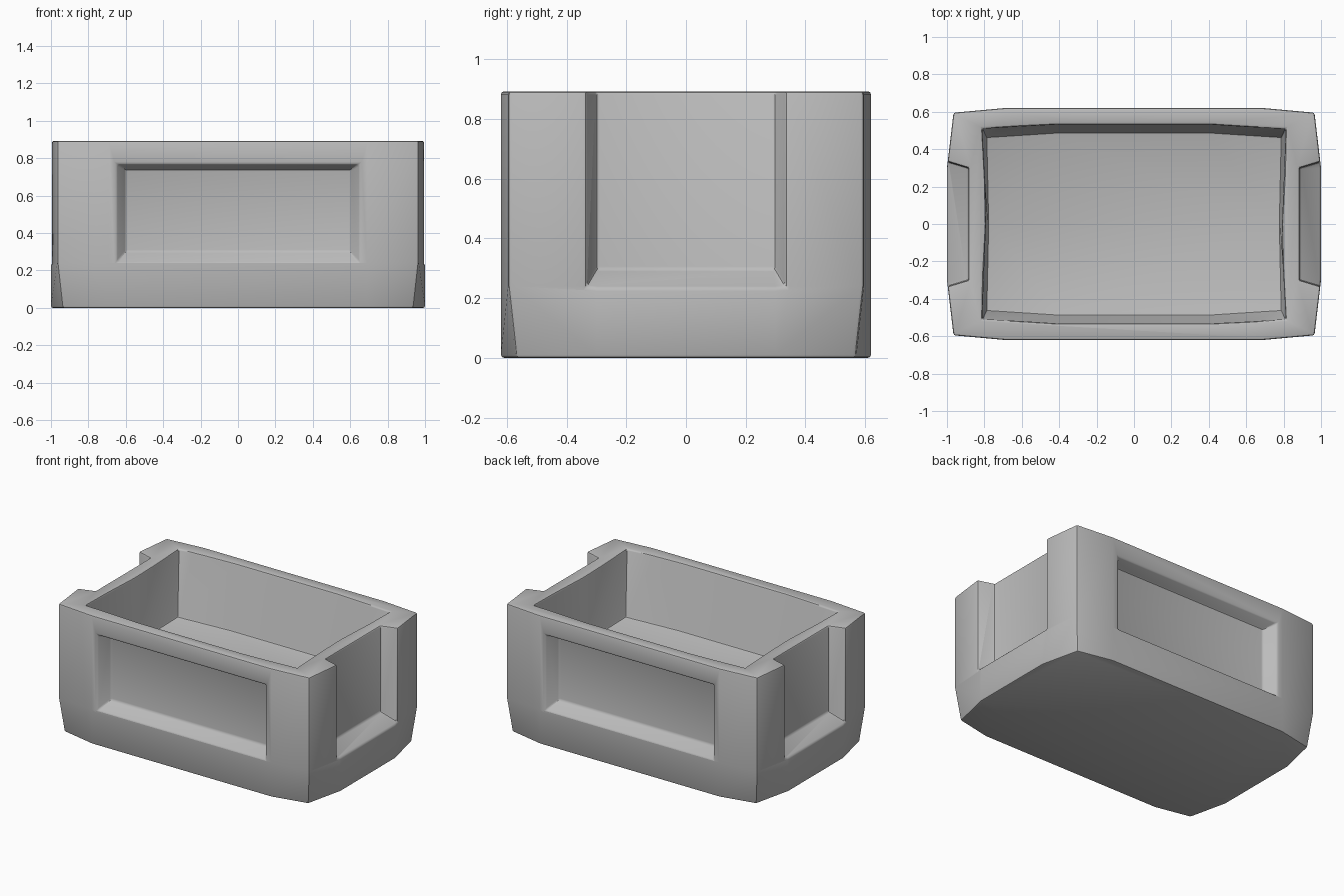
import bpy, bmesh, math

cube = bpy.data.objects.get("Cube")
if cube:
    bpy.data.objects.remove(cube, do_unlink=True)

grey = bpy.data.materials.new("plain grey")
grey.use_nodes = True
colour = (0.5, 0.5, 0.5, 1)
grey.diffuse_color = colour
grey.node_tree.nodes["Principled BSDF"].inputs["Base Color"].default_value = colour


def loft(name, rings):
    """Closed solid skinned through rings of equal length."""
    bm = bmesh.new()
    loops = [[bm.verts.new(p) for p in ring] for ring in rings]
    n = len(loops[0])
    for a, b in zip(loops, loops[1:]):
        for i in range(n):
            j = (i + 1) % n
            bm.faces.new((a[i], a[j], b[j], b[i]))
    bm.faces.new(loops[0][::-1])
    bm.faces.new(loops[-1])
    bmesh.ops.recalc_face_normals(bm, faces=bm.faces)
    mesh = bpy.data.meshes.new(name)
    bm.to_mesh(mesh)
    bm.free()
    mesh.materials.append(grey)
    obj = bpy.data.objects.new(name, mesh)
    bpy.context.collection.objects.link(obj)
    return obj


def outline(quarter, z):
    """Mirror a quarter outline, listed from the +x side to the +y side."""
    half = quarter + [(-x, y) for x, y in reversed(quarter)]
    full = half + [(-x, -y) for x, y in half]
    points = []
    for p in full:
        if not any(math.dist(p, q[:2]) < 1e-6 for q in points):
            points.append((*p, z))
    return points


def body_ring(corner, z):
    return outline([(1.0, 0.30), corner, (0.69, 0.62)], z)


# Outer block with corners tucked in towards the base
body = loft("crate_body", [body_ring((0.938, 0.568), 0),
                           body_ring((0.965, 0.595), 0.24),
                           body_ring((0.965, 0.595), 0.893)])

# Tapered cavity, continued above the rim
floor = [(0.78, 0), (0.79, 0.465), (0.4, 0.49)]
rim = [(0.792, 0), (0.812, 0.51), (0.4, 0.533)]
above = [(2 * b[0] - a[0], 2 * b[1] - a[1]) for a, b in zip(floor, rim)]
cutters = [loft("cavity_cutter", [outline(floor, 0.44), outline(above, 1.346)])]


def rectangle(half, low, high):
    return [(-half, low), (half, low), (half, high), (-half, high)]


for s in (-1, 1):
    # Sloped panel recess in the front and back
    cutters.append(loft("panel_cutter", [
        [(u, s * 0.535, v) for u, v in rectangle(0.60, 0.30, 0.74)],
        [(u, s * 0.72, v) for u, v in rectangle(0.709, 0.17, 0.805)]]))
    # Open-topped recess in each end
    cutters.append(loft("end_cutter", [
        [(s * 0.885, u, v) for u, v in rectangle(0.30, 0.295, 1.2)],
        [(s * 1.115, u, v) for u, v in rectangle(0.37, 0.175, 1.2)]]))

for cutter in cutters:
    cutter.hide_render = True
    cut = body.modifiers.new("cut", 'BOOLEAN')
    cut.operation = 'DIFFERENCE'
    cut.solver = 'EXACT'
    cut.object = cutter

# Worn, softened edges
bevel = body.modifiers.new("soft_edges", 'BEVEL')
bevel.width = 0.011
bevel.segments = 2
bevel.limit_method = 'ANGLE'
bevel.angle_limit = math.radians(28)
bevel.use_clamp_overlap = False

bpy.context.view_layer.update()
graph = bpy.context.evaluated_depsgraph_get()
finished = bpy.data.meshes.new_from_object(body.evaluated_get(graph))
body.modifiers.clear()
body.data = finished
for cutter in cutters:
    bpy.data.objects.remove(cutter, do_unlink=True)

bpy.ops.object.select_all(action='DESELECT')
body.select_set(True)
bpy.context.view_layer.objects.active = body
bpy.ops.object.shade_smooth_by_angle(angle=math.radians(30))
